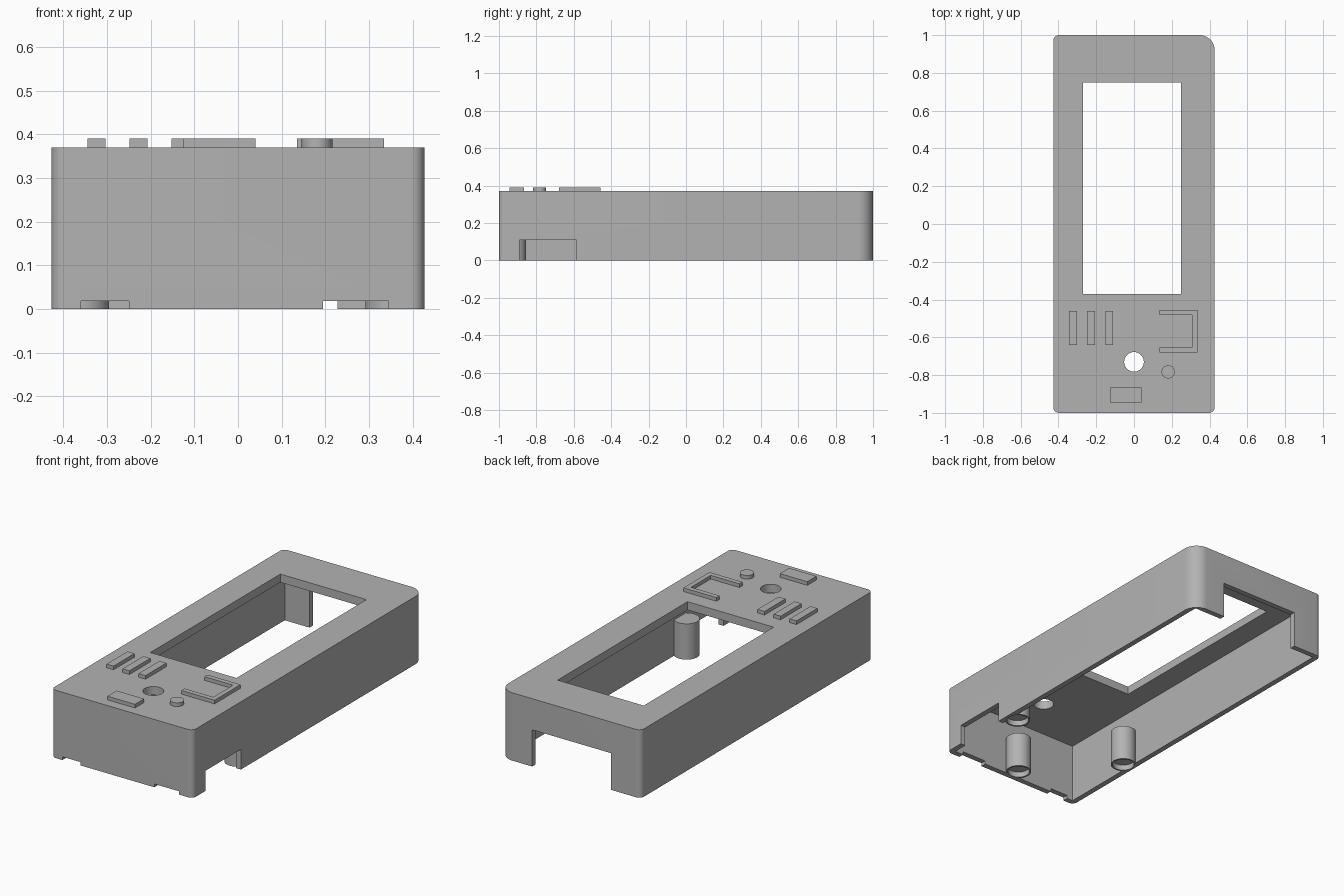
import bpy, bmesh, math

old = bpy.data.objects.get("Cube")
if old:
    bpy.data.objects.remove(old, do_unlink=True)

# Single plastic colour
grey = bpy.data.materials.new("plain_grey")
grey.use_nodes = True
COLOUR = (0.45, 0.45, 0.45, 1)
grey.diffuse_color = COLOUR
grey.node_tree.nodes["Principled BSDF"].inputs["Base Color"].default_value = COLOUR


def prism(name, outline, z0, z1):
    """Extrude a closed counter-clockwise outline from z0 to z1."""
    bm = bmesh.new()
    low = [bm.verts.new((x, y, z0)) for x, y in outline]
    high = [bm.verts.new((x, y, z1)) for x, y in outline]
    bm.faces.new(low[::-1])
    bm.faces.new(high)
    n = len(low)
    for i in range(n):
        j = (i + 1) % n
        bm.faces.new((low[i], low[j], high[j], high[i]))
    mesh = bpy.data.meshes.new(name)
    bm.to_mesh(mesh)
    bm.free()
    mesh.materials.append(grey)
    obj = bpy.data.objects.new(name, mesh)
    bpy.context.collection.objects.link(obj)
    return obj


def box(name, x0, x1, y0, y1, z0, z1):
    return prism(name, [(x0, y0), (x1, y0), (x1, y1), (x0, y1)], z0, z1)


def arc(cx, cy, r, start, sweep, steps):
    return [(cx + r * math.cos(start + sweep * i / steps),
             cy + r * math.sin(start + sweep * i / steps)) for i in range(steps + 1)]


def cylinder(name, cx, cy, r, z0, z1, sides=40):
    return prism(name, arc(cx, cy, r, 0, math.tau, sides)[:-1], z0, z1)


def combine(target, tool, operation):
    """Apply a boolean and remove the tool object."""
    mod = target.modifiers.new("cut", 'BOOLEAN')
    mod.operation = operation
    mod.solver = 'EXACT'
    mod.object = tool
    bpy.context.view_layer.objects.active = target
    bpy.ops.object.modifier_apply(modifier=mod.name)
    bpy.data.objects.remove(tool, do_unlink=True)


def smooth(obj):
    bpy.ops.object.select_all(action='DESELECT')
    obj.select_set(True)
    bpy.context.view_layer.objects.active = obj
    bpy.ops.object.shade_smooth_by_angle(angle=math.radians(30))


W, L, TOP, WALL, CEILING = 0.427, 1.0, 0.37, 0.03, 0.325

# Case outline: three tight corners and one wide one at the back
outline = []
corners = [(1, 1, 0.08), (-1, 1, 0.03), (-1, -1, 0.03), (1, -1, 0.03)]
for i, (sx, sy, r) in enumerate(corners):
    outline += arc(sx * (W - r), sy * (L - r), r, i * math.pi / 2, math.pi / 2, 10)
case = prism("case", outline, 0, TOP)

# Hollow underside
combine(case, box("cavity", -W + WALL, W - WALL, -L + WALL, L - WALL, -0.1, CEILING), 'DIFFERENCE')

# Screw posts with shallow pockets in their feet
posts = [(-0.36, -0.515), (0.357, -0.515), (0.01, -0.92)]
for x, y in posts:
    combine(case, cylinder("post", x, y, 0.065, 0, 0.195), 'UNION')
for x, y in posts:
    combine(case, cylinder("pocket", x, y, 0.056, -0.1, 0.03), 'DIFFERENCE')

# Window, cable openings and front notches
openings = [
    (-0.27, 0.25, -0.37, 0.75, 0.2, 0.5),
    (-0.247, 0.228, 0.9, 1.1, -0.1, 0.2),
    (0.385, 0.5, -0.89, -0.585, -0.1, 0.11),
    (-0.36, -0.25, -1.1, -0.96, -0.1, 0.018),
    (0.195, 0.345, -1.1, -0.96, -0.1, 0.018),
]
for o in openings:
    combine(case, box("opening", *o), 'DIFFERENCE')
combine(case, cylinder("button_hole", 0, -0.73, 0.052, 0.2, 0.5), 'DIFFERENCE')
smooth(case)

# Raised marks on the top face
Z0, Z1 = TOP - 0.005, 0.39
for i, x in enumerate((-0.324, -0.228, -0.131)):
    box(f"raised_bar_{i + 1}", x - 0.021, x + 0.021, -0.64, -0.46, Z0, Z1)
box("raised_plate", -0.126, 0.04, -0.945, -0.866, Z0, Z1)
prism("raised_bracket", [(0.135, -0.68), (0.335, -0.68), (0.335, -0.456), (0.135, -0.456),
                         (0.135, -0.483), (0.308, -0.483), (0.308, -0.653), (0.135, -0.653)], Z0, Z1)
smooth(cylinder("raised_dot", 0.181, -0.783, 0.035, Z0, Z1))
